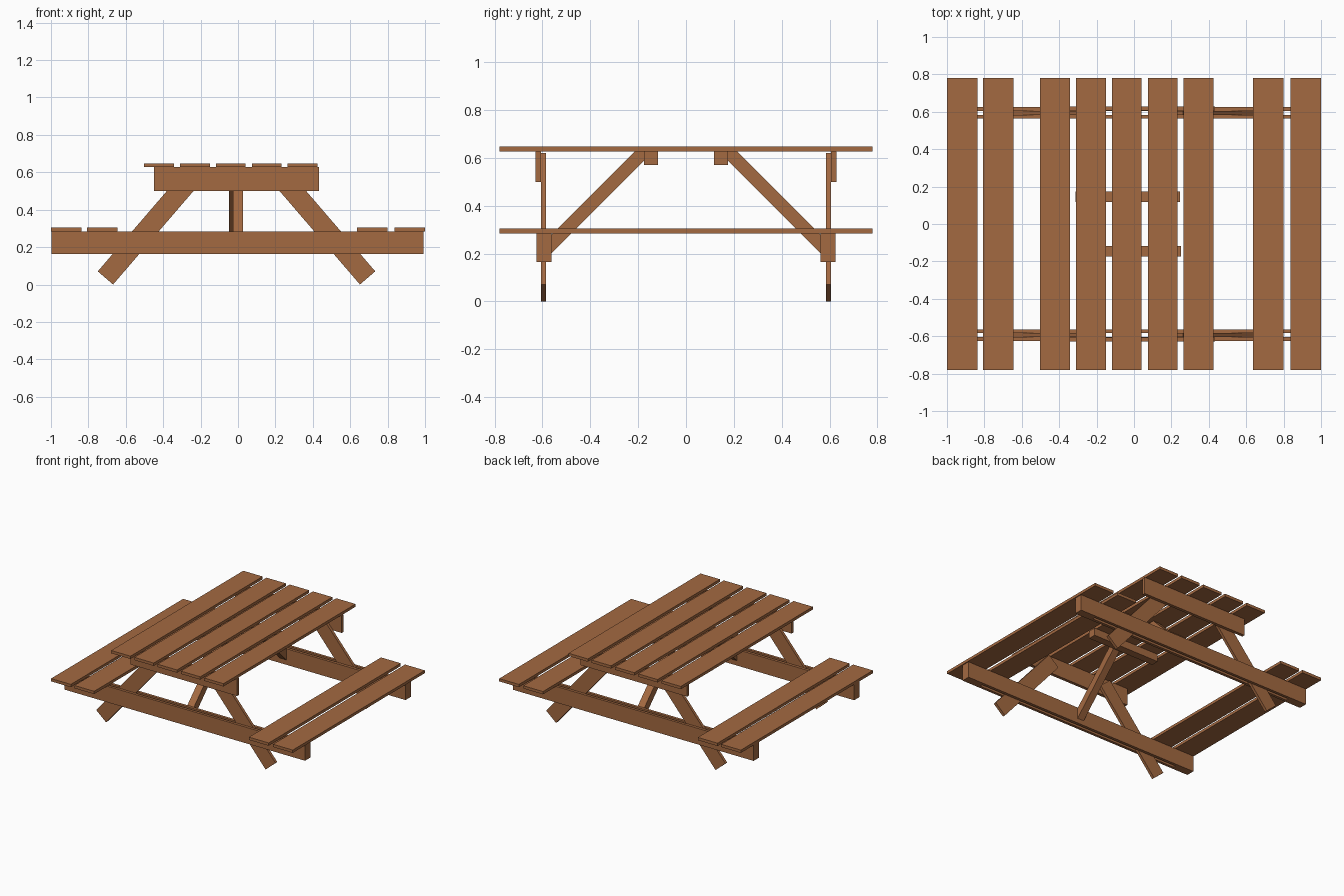
import bpy, bmesh
from mathutils import Vector

if "Cube" in bpy.data.objects:
    bpy.data.objects.remove(bpy.data.objects["Cube"])

wood = bpy.data.materials.new("warm brown wood")
wood.diffuse_color = (0.37, 0.142, 0.053, 1)
wood.use_nodes = True
wood.node_tree.nodes["Principled BSDF"].inputs["Base Color"].default_value = wood.diffuse_color


def finish(name, bm):
    bmesh.ops.recalc_face_normals(bm, faces=bm.faces)
    mesh = bpy.data.meshes.new(name)
    bm.to_mesh(mesh)
    bm.free()
    mesh.materials.append(wood)
    obj = bpy.data.objects.new(name, mesh)
    bpy.context.collection.objects.link(obj)
    return obj


def board(name, x, y, z):
    """Box from (min, max) ranges."""
    bm = bmesh.new()
    bmesh.ops.create_cube(bm, size=1)
    for v in bm.verts:
        v.co = [r[0] if c < 0 else r[1] for c, r in zip(v.co, (x, y, z))]
    return finish(name, bm)


def extruded(name, points, offset):
    """Closed outline pushed along an offset."""
    bm = bmesh.new()
    face = bm.faces.new([bm.verts.new(p) for p in points])
    new = bmesh.ops.extrude_face_region(bm, geom=[face])["geom"]
    bmesh.ops.translate(bm, vec=offset,
                        verts=[g for g in new if isinstance(g, bmesh.types.BMVert)])
    # the starting face is kept as the cap
    if not face.is_valid:
        bmesh.ops.holes_fill(bm, edges=bm.edges[:])
    return finish(name, bm)


LENGTH = (-0.78, 0.78)

# table top planks
for i in range(5):
    x = -0.503 + 0.1922 * i
    board("table_plank", (x, x + 0.16), LENGTH, (0.627, 0.648))

# bench planks
for x in (-1.0, -0.807, 0.637, 0.836):
    board("bench_plank", (x, x + 0.163), LENGTH, (0.284, 0.305))

# cleats under the table top
board("front_cleat", (-0.308, 0.25), (-0.175, -0.117), (0.571, 0.627))
board("back_cleat", (-0.313, 0.245), (0.117, 0.175), (0.571, 0.627))

CX = -0.008                              # centre of the leg frames
along = Vector((0.652, 0.758))           # leg direction in the x-z plane
across = Vector((-0.758, 0.652))
foot = Vector((-0.66, 0.0))

for s, end in ((-1, "front"), (1, "back")):
    def span(a, b):
        return tuple(sorted((s * a, s * b)))

    # rail under the table top, outside the legs
    board(end + "_table_rail", (-0.45, 0.433), span(0.606, 0.629), (0.5, 0.627))

    # doubled bench beam with spacer blocks at its ends
    for a, b in ((0.563, 0.584), (0.605, 0.625)):
        board(end + "_bench_beam", (-0.997, 0.992), span(a, b), (0.164, 0.284))
    for x in ((-0.997, -0.86), (0.855, 0.992)):
        board(end + "_beam_spacer", x, span(0.584, 0.605), (0.164, 0.284))

    # splayed legs between the beam boards
    corners = [foot, foot + along * 0.725,
               foot + along * 0.725 + across * 0.108, foot + across * 0.108]
    for m in (1, -1):
        pts = [(CX + m * c.x, s * 0.584, c.y) for c in corners]
        extruded(end + "_leg", pts, (0, s * 0.021, 0))

    # diagonal brace from the beam to the cleat
    x0 = -0.027 if s < 0 else -0.047
    profile = [(0.563, 0.278), (0.563, 0.2), (0.175, 0.588),
               (0.175, 0.627), (0.213, 0.627)]
    extruded(end + "_brace", [(x0, s * y, z) for y, z in profile], (0.054, 0, 0))
